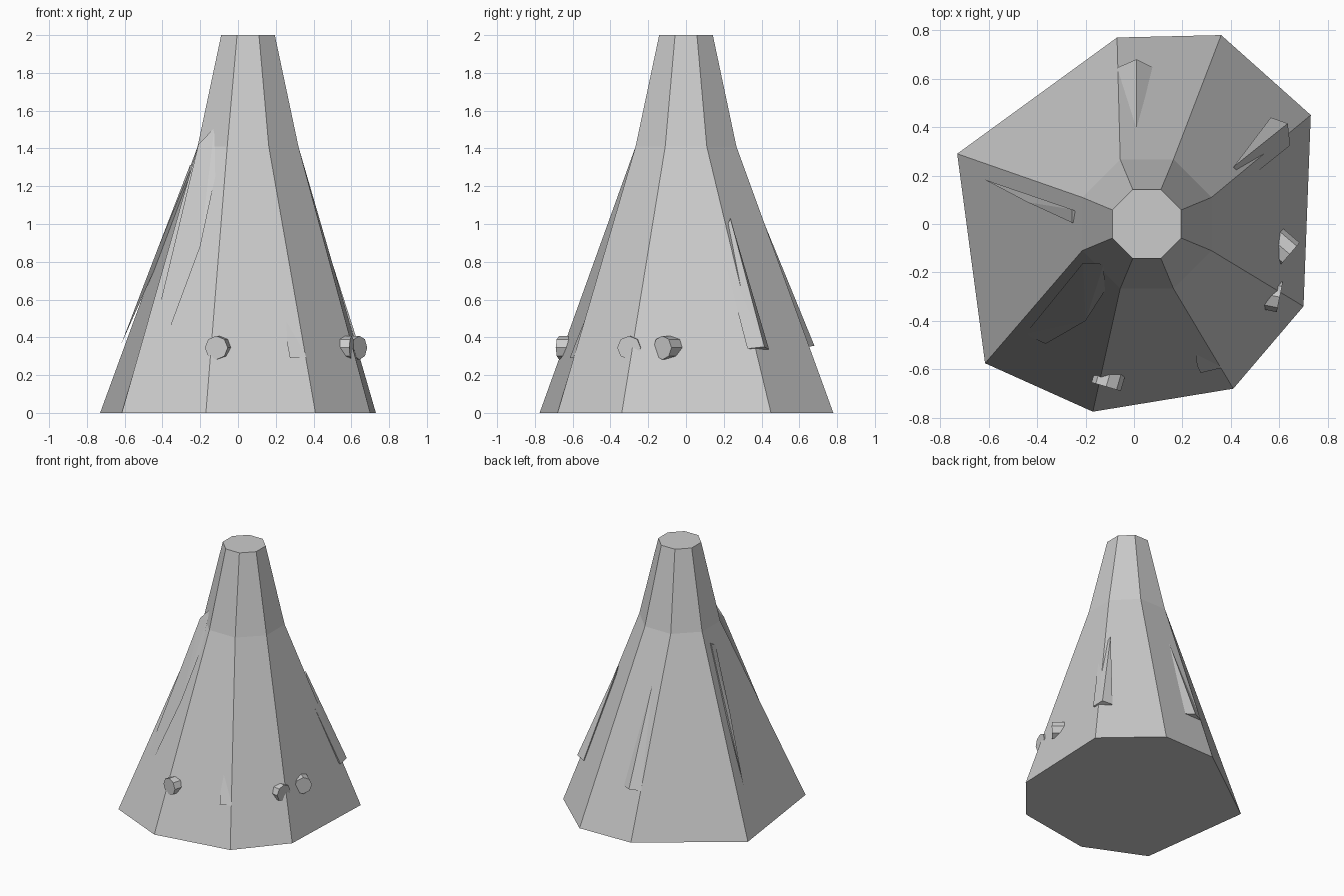
import bpy, bmesh
from mathutils import Vector

if "Cube" in bpy.data.objects:
    bpy.data.objects.remove(bpy.data.objects["Cube"])

mat = bpy.data.materials.new("light grey")
mat.diffuse_color = (0.6, 0.6, 0.6, 1)
mat.use_nodes = True
mat.node_tree.nodes["Principled BSDF"].inputs["Base Color"].default_value = mat.diffuse_color


def finish(name, bm):
    bmesh.ops.recalc_face_normals(bm, faces=bm.faces)
    me = bpy.data.meshes.new(name)
    bm.to_mesh(me)
    bm.free()
    me.materials.append(mat)
    ob = bpy.data.objects.new(name, me)
    bpy.context.collection.objects.link(ob)
    return ob


def octagon(cx, half, side, z):
    a, b = half, side
    pts = [(-a, b), (-b, a), (b, a), (a, b), (a, -b), (b, -a), (-b, -a), (-a, -b)]
    return [(cx + x, y, z) for x, y in pts]


# trunk: irregular foot ring, two regular rings above
foot = [(-0.73, 0.29, 0), (-0.07, 0.77, 0), (0.36, 0.78, 0), (0.73, 0.45, 0),
        (0.70, -0.34, 0), (0.41, -0.68, 0), (-0.17, -0.775, 0), (-0.615, -0.575, 0)]
bm = bmesh.new()
rings = [[bm.verts.new(p) for p in ring] for ring in
         (foot, octagon(0.053, 0.267, 0.11, 1.41), octagon(0.053, 0.142, 0.058, 2.0))]
for lo, hi in zip(rings, rings[1:]):
    for i in range(8):
        j = (i + 1) % 8
        bm.faces.new((lo[i], lo[j], hi[j], hi[i]))
bm.faces.new(rings[0])
bm.faces.new(rings[-1])
finish("trunk", bm)


# cut branch stubs: short eight-sided cylinders, given cap centre and direction
def stub(name, cap, direction, radius=0.063, depth=0.12):
    d = Vector(direction).normalized()
    bm = bmesh.new()
    bmesh.ops.create_cone(bm, cap_ends=True, segments=8, radius1=radius,
                          radius2=radius, depth=depth)
    bmesh.ops.transform(bm, matrix=d.to_track_quat('Z', 'Y').to_matrix().to_4x4(), verts=bm.verts)
    bmesh.ops.translate(bm, vec=Vector(cap) - d * depth / 2, verts=bm.verts)
    finish(name, bm)


stub("branch_stub_front", (-0.115, -0.672, 0.345), (-0.28, -0.96, 0))
stub("branch_stub_right_a", (0.602, -0.302, 0.345), (0.97, -0.2, 0))
stub("branch_stub_right_b", (0.643, -0.125, 0.345), (0.76, -0.65, 0))


# bark splinters: faceted wedges lying on the trunk faces
def splinter(name, pts):
    bm = bmesh.new()
    for p in pts:
        bm.verts.new(p)
    bmesh.ops.convex_hull(bm, input=bm.verts)
    finish(name, bm)


splinter("bark_back", [(-0.07, 0.645, 0.35), (0.01, 0.68, 0.355), (0.08, 0.645, 0.35),
                       (0.01, 0.58, 0.35), (0.01, 0.375, 1.1)])
splinter("bark_back_right", [(0.565, 0.44, 0.335), (0.635, 0.415, 0.35), (0.645, 0.325, 0.34),
                             (0.53, 0.33, 0.34), (0.41, 0.235, 1.03), (0.465, 0.18, 0.9)])
splinter("bark_left", [(-0.62, 0.185, 0.36), (-0.255, 0.06, 1.31), (-0.255, 0.005, 1.28),
                       (-0.44, 0.09, 0.83), (-0.2, 0.03, 1.3)])
splinter("bark_front_left", [(-0.45, -0.455, 0.42), (-0.365, -0.495, 0.435), (-0.21, -0.16, 1.42),
                             (-0.165, -0.165, 1.44), (-0.125, -0.165, 1.51),
                             (-0.12, -0.275, 1.25), (-0.2, -0.40, 0.88)])
splinter("bark_front_right", [(0.26, -0.585, 0.37), (0.275, -0.615, 0.29), (0.36, -0.595, 0.295),
                              (0.3, -0.5, 0.35), (0.25, -0.45, 0.7)])
